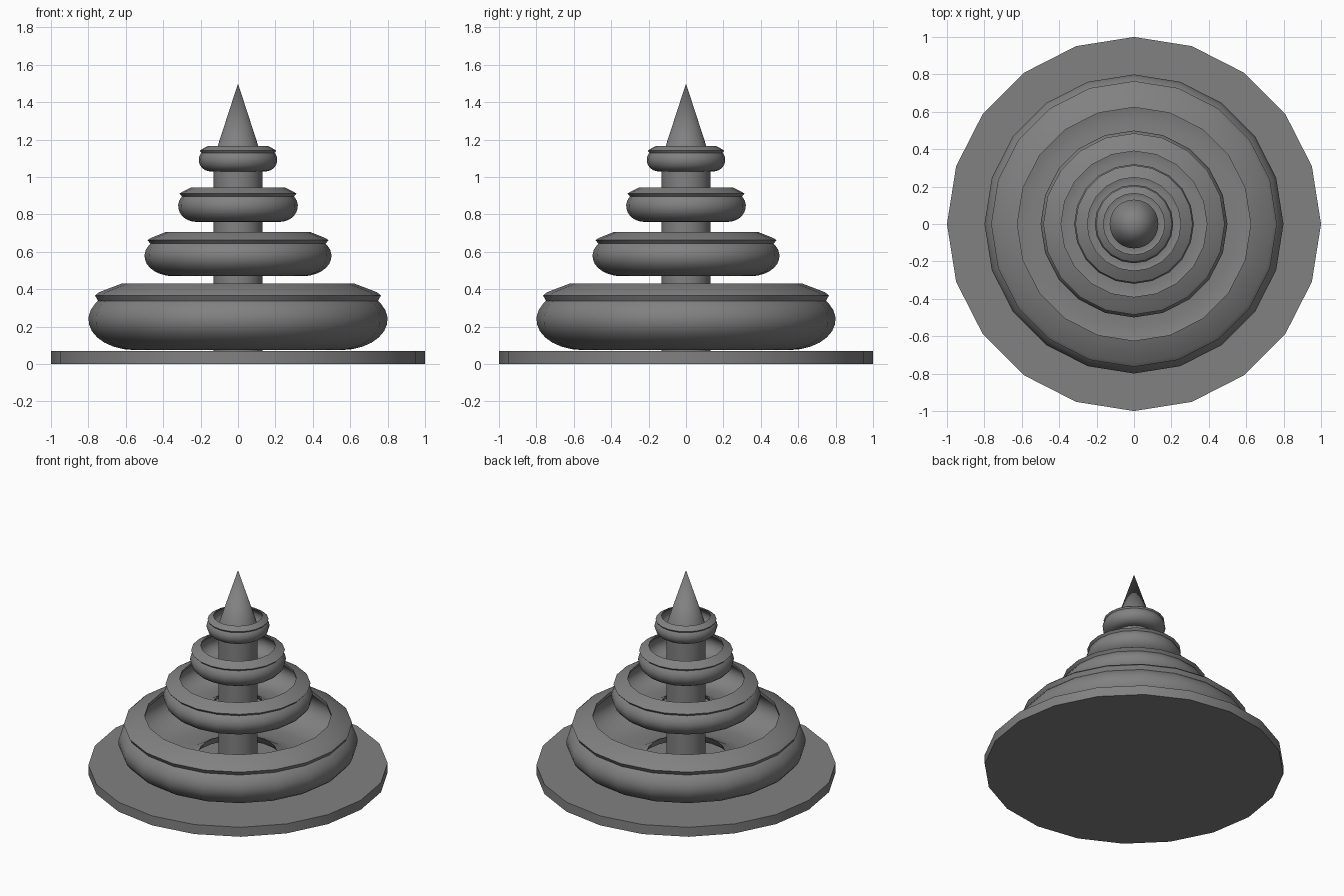
import bpy, bmesh, math

if "Cube" in bpy.data.objects:
    bpy.data.objects.remove(bpy.data.objects["Cube"])

grey = bpy.data.materials.new("dark_grey")
grey.diffuse_color = (0.22, 0.22, 0.22, 1)
grey.use_nodes = True
grey.node_tree.nodes["Principled BSDF"].inputs["Base Color"].default_value = grey.diffuse_color


def lathe(name, profile, sides, closed=False, angle=30):
    """Revolve (radius, z) points around the z axis."""
    bm = bmesh.new()
    rings = []
    for r, z in profile:
        if r < 1e-5:
            rings.append([bm.verts.new((0, 0, z))] * sides)
        else:
            rings.append([bm.verts.new((r * math.cos(2 * math.pi * i / sides),
                                        r * math.sin(2 * math.pi * i / sides), z))
                          for i in range(sides)])
    pairs = list(zip(rings, rings[1:]))
    if closed:
        pairs.append((rings[-1], rings[0]))
    for a, b in pairs:
        for i in range(sides):
            j = (i + 1) % sides
            bm.faces.new(list(dict.fromkeys((a[i], a[j], b[j], b[i]))))
    bmesh.ops.recalc_face_normals(bm, faces=bm.faces[:])
    mesh = bpy.data.meshes.new(name)
    bm.to_mesh(mesh)
    bm.free()
    mesh.materials.append(grey)
    obj = bpy.data.objects.new(name, mesh)
    bpy.context.collection.objects.link(obj)
    bpy.ops.object.select_all(action='DESELECT')
    obj.select_set(True)
    bpy.context.view_layer.objects.active = obj
    bpy.ops.object.shade_smooth_by_angle(angle=math.radians(angle))
    return obj


def basin(name, r, z0, z1, lip):
    """Open bowl with a bulging wall, a raised lip round its floor hole and a sloped rim."""
    h = z1 - z0
    mid = z0 + 0.46 * h
    a, b, t = 0.31 * r, 0.46 * h, 0.02 * r
    cx = r - a
    angles = [math.radians(-90 + 13.5 * i) for i in range(11)]
    outer = [(cx + a * math.cos(q), mid + b * math.sin(q)) for q in angles]
    inner = [(cx + (a - t) * math.cos(q), mid + (b - t) * math.sin(q)) for q in angles]
    rim_z = z0 + 0.74 * h
    outer = [p for p in outer if p[1] < rim_z]
    inner = [p for p in inner if p[1] < rim_z]
    rim = [(0.935 * r, rim_z), (lip * r, rim_z + 0.08 * h),
           (0.93 * r, rim_z + 0.13 * h), (0.78 * r, z1), (0.785 * r, z1 - 0.08 * h)]
    # underside of the lip, then its top, from the bowl floor to the hole
    under = [(0.345 * r, z0 + 0.16 * h), (0.37 * r, z0 + 0.09 * h), (0.44 * r, z0 + 0.03 * h)]
    over = [(0.52 * r, z0 + 0.03 * h + t), (0.43 * r, z0 + 0.08 * h + t),
            (0.36 * r, z0 + 0.17 * h + t), (0.325 * r, z0 + 0.25 * h)]
    lathe(name, under + outer + rim + inner[::-1] + over, 20, closed=True)


# Flat base slab
lathe("base_plate", [(0, 0), (1, 0), (1, 0.07), (0, 0.07)], 20)

# Central pole with pointed tip
lathe("pole", [(0, 0.07), (0.13, 0.07), (0.13, 1.1), (0, 1.1)], 48)
lathe("pointed_tip", [(0, 1.1), (0.13, 1.1), (0, 1.5)], 48)

# Four tiers of basins
for i, tier in enumerate([(0.80, 0.075, 0.43, 0.955), (0.50, 0.47, 0.705, 0.97),
                          (0.32, 0.76, 0.945, 0.98), (0.21, 1.03, 1.165, 0.97)]):
    basin(f"basin_{i + 1}", *tier)
